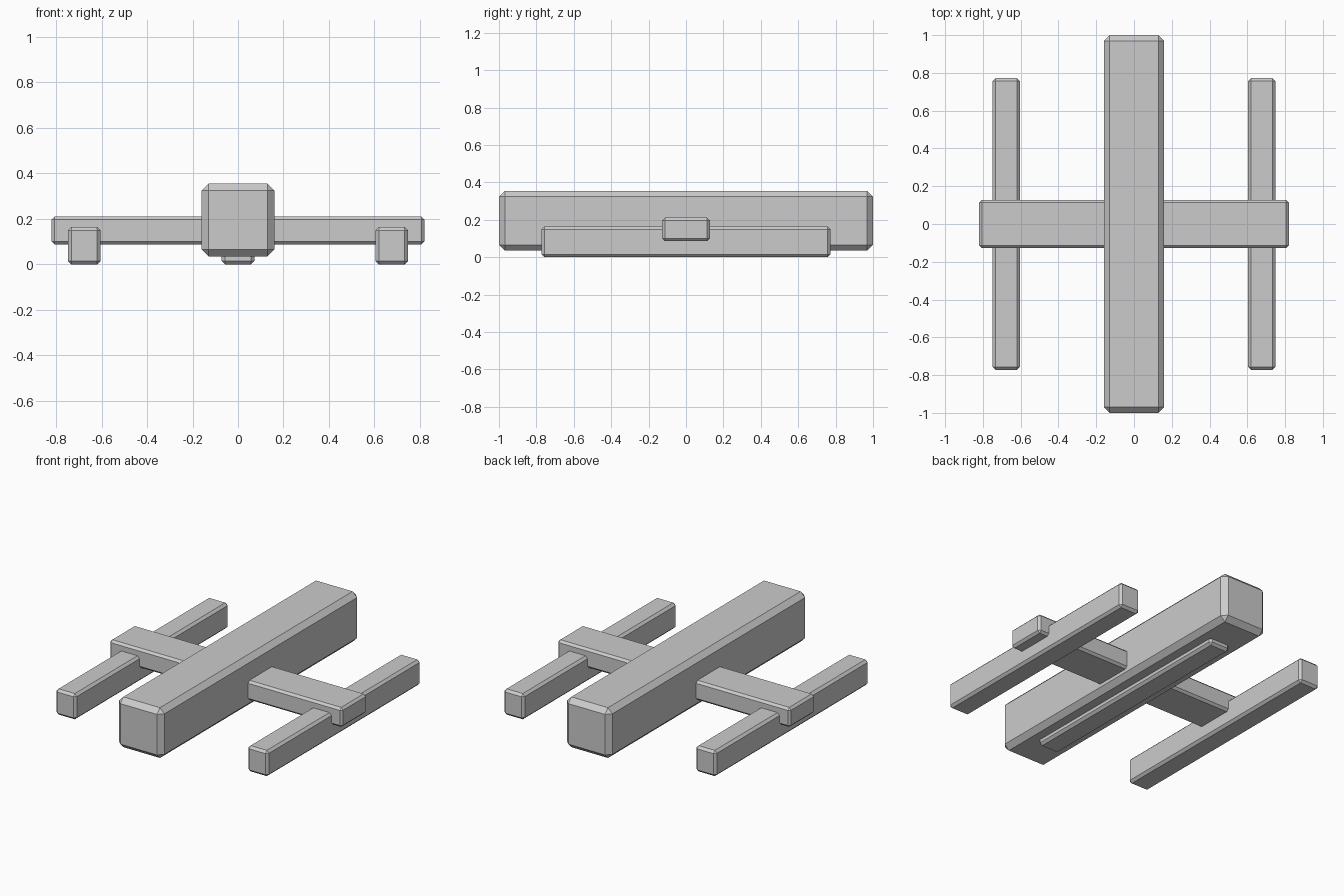
import bpy

if "Cube" in bpy.data.objects:
    bpy.data.objects.remove(bpy.data.objects["Cube"])

grey = bpy.data.materials.new("light grey")
grey.diffuse_color = (0.6, 0.6, 0.6, 1)
grey.use_nodes = True
grey.node_tree.nodes["Principled BSDF"].inputs["Base Color"].default_value = grey.diffuse_color


def chamfered_box(name, centre, size, chamfer):
    bpy.ops.mesh.primitive_cube_add(size=1, location=centre)
    ob = bpy.context.object
    ob.name = name
    ob.scale = size
    bpy.ops.object.transform_apply(location=False, rotation=False, scale=True)
    bevel = ob.modifiers.new("chamfer", 'BEVEL')
    bevel.width = chamfer
    bevel.segments = 1
    ob.data.materials.append(grey)
    return ob


# Long central body
chamfered_box("central_body", (0, 0, 0.195), (0.32, 2.0, 0.32), 0.031)

# Bar running across through the body
chamfered_box("cross_bar", (0, 0, 0.149), (1.64, 0.254, 0.124), 0.014)

# Three rails on the ground: left, middle (mostly inside the body), right
for name, x in (("left_rail", -0.676), ("keel_rail", 0), ("right_rail", 0.676)):
    chamfered_box(name, (x, 0, 0.082), (0.144, 1.544, 0.164), 0.015)
